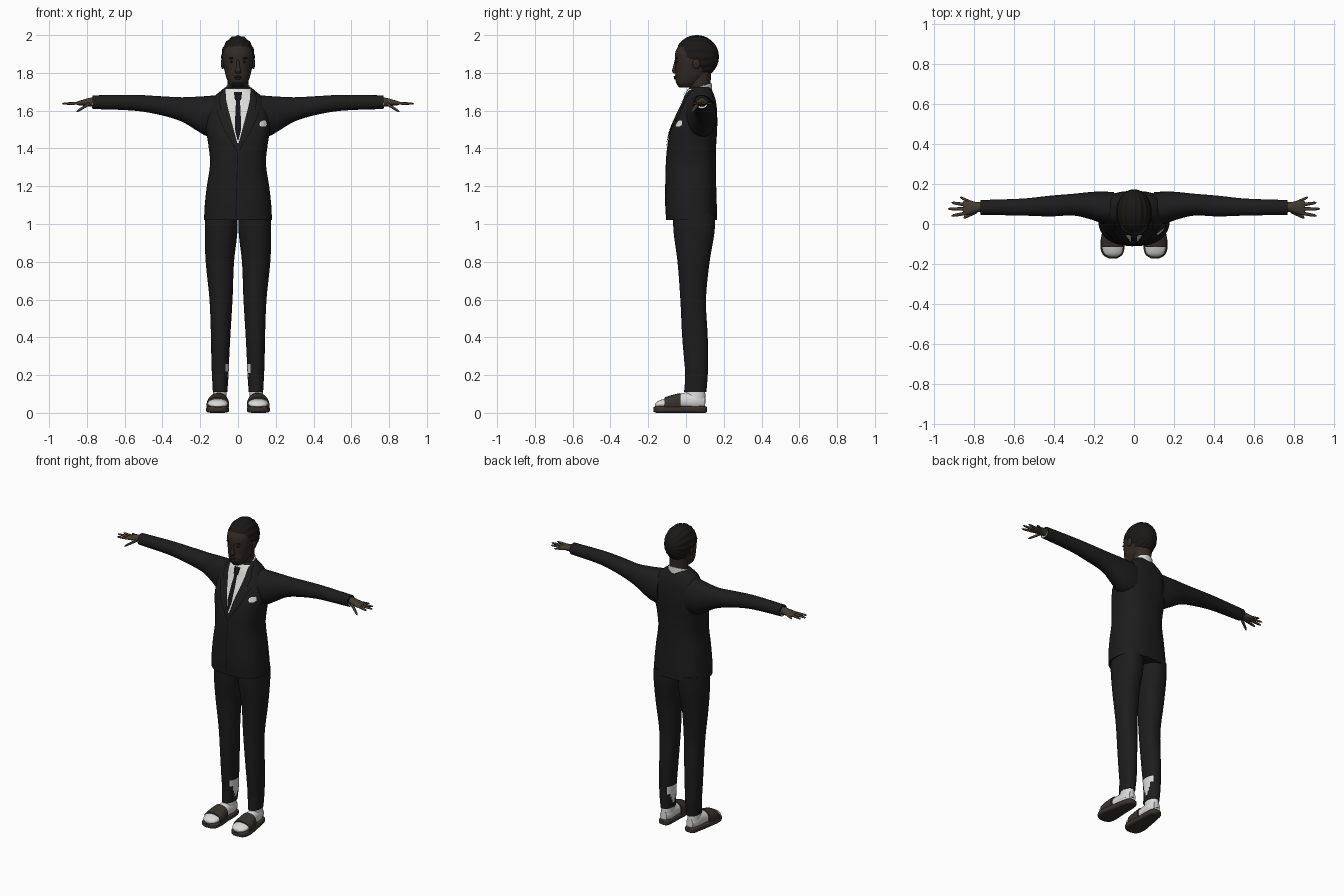
import bpy, bmesh, math
from mathutils import Matrix

cube = bpy.data.objects.get("Cube")
if cube:
    bpy.data.objects.remove(cube)


def material(name, r, g, b, rough=0.8):
    m = bpy.data.materials.new(name)
    m.use_nodes = True
    m.diffuse_color = (r, g, b, 1)
    bsdf = m.node_tree.nodes["Principled BSDF"]
    bsdf.inputs["Base Color"].default_value = (r, g, b, 1)
    bsdf.inputs["Roughness"].default_value = rough
    return m


SUIT = material("suit black", .012, .012, .012)
SEAM = material("seam black", .004, .004, .004)
TIE = material("tie black", .007, .007, .009)
SHIRT = material("shirt white", .72, .72, .70)
SOCK = material("sock white", .70, .70, .69)
FACE = material("face brown", .032, .023, .018)
HAND = material("hand brown", .058, .044, .030)
HAIR = material("hair black", .010, .009, .008)
SANDAL = material("sandal brown", .040, .032, .025)


def finish(name, bm, mats, rule=None, angle=50):
    for f in bm.faces:
        f.material_index = rule(f.calc_center_median()) if rule else 0
    me = bpy.data.meshes.new(name)
    bm.to_mesh(me)
    bm.free()
    for m in mats:
        me.materials.append(m)
    me.shade_smooth()
    me.set_sharp_from_angle(angle=math.radians(angle))
    ob = bpy.data.objects.new(name, me)
    bpy.context.scene.collection.objects.link(ob)
    return ob


def sample(rows, t, smooth=True):
    """Value of a table at t, by cubic or straight interpolation."""
    rows = sorted(rows)
    t = min(max(t, rows[0][0]), rows[-1][0])
    i = max(k for k in range(len(rows) - 1) if rows[k][0] <= t)
    a, b = rows[i], rows[i + 1]
    h = b[0] - a[0]
    w = (t - a[0]) / h
    if not smooth:
        return [p + (q - p) * w for p, q in zip(a, b)][1:]
    a0, b1 = rows[max(i - 1, 0)], rows[min(i + 2, len(rows) - 1)]
    out = []
    for k in range(1, len(a)):
        m0 = (b[k] - a0[k]) / (b[0] - a0[0]) * h
        m1 = (b1[k] - a[k]) / (b1[0] - a[0]) * h
        d = a[k] - b[k]
        out.append(a[k] + w * (m0 + w * (-3 * d - 2 * m0 - m1 + w * (2 * d + m0 + m1))))
    return out


def loft(name, axis, rows, mats, p=2, s=1, sides=32, sub=5, tilt=0, rule=None):
    """Skin of rounded sections (t, u, v, ru, rv) placed along an axis."""
    rows = sorted(rows)
    ts = [a[0] + (b[0] - a[0]) * k / sub for a, b in zip(rows, rows[1:]) for k in range(sub)]
    bm = bmesh.new()
    rings = []
    for t in ts + [rows[-1][0]]:
        u, v, ru, rv = sample(rows, t)
        ring = []
        for k in range(sides):
            a = 2 * math.pi * k / sides
            c, n = math.cos(a), math.sin(a)
            uu = u + ru * math.copysign(abs(c) ** (2 / p), c)
            vv = v + rv * math.copysign(abs(n) ** (2 / p), n)
            x, y, z = {"x": (t, uu, vv), "y": (uu, t, vv), "z": (uu, vv, t)}[axis]
            ring.append(bm.verts.new((x * s, y, z + tilt * (y - .07))))
        rings.append(ring)
    for r0, r1 in zip(rings, rings[1:]):
        for k in range(sides):
            j = (k + 1) % sides
            bm.faces.new((r0[k], r0[j], r1[j], r1[k]))
    bm.faces.new(rings[0])
    bm.faces.new(rings[-1])
    bmesh.ops.recalc_face_normals(bm, faces=bm.faces)
    return finish(name, bm, mats, rule)


def blob(name, loc, size, mat):
    bm = bmesh.new()
    bmesh.ops.create_uvsphere(bm, u_segments=20, v_segments=12, radius=1,
                              matrix=Matrix.Translation(loc) @ Matrix.Diagonal((*size, 1)))
    return finish(name, bm, [mat])


def fb(z, x, rx, front, back):
    return (z, x, (front + back) / 2, rx, (back - front) / 2)


# Jacket body
BODY_P = 2.5
body = [fb(1.02, 0, .180, -.105, .165), fb(1.1, 0, .176, -.11, .163),
        fb(1.2, 0, .165, -.11, .16), fb(1.32, 0, .148, -.107, .158),
        fb(1.42, 0, .157, -.098, .16), fb(1.5, 0, .169, -.08, .165),
        fb(1.58, 0, .165, -.047, .165), fb(1.64, 0, .147, -.02, .16),
        fb(1.68, 0, .12, -.005, .15), fb(1.71, 0, .085, .01, .137), fb(1.725, 0, .066, .02, .13)]
loft("jacket_body", "z", body, [SUIT], p=BODY_P, sides=48)


def plate(name, rows, mat, lift, s=1, cols=8):
    """Thin sheet lying on the jacket front; rows are (z, x start, x end)."""
    zs = [a[0] + (b[0] - a[0]) * k / 6 for a, b in zip(rows, rows[1:]) for k in range(6)]
    bm = bmesh.new()
    grid = []
    for z in zs + [rows[-1][0]]:
        x0, x1 = sample(rows, z, False)
        u, v, ru, rv = sample(body, z)
        line = []
        for k in range(cols + 1):
            x = x0 + (x1 - x0) * k / cols
            q = min(abs(x) / ru, .97)
            line.append(bm.verts.new((x * s, v - rv * (1 - q ** BODY_P) ** (1 / BODY_P) - lift, z)))
        grid.append(line)
    for a, b in zip(grid, grid[1:]):
        for k in range(cols):
            q = (a[k], a[k + 1], b[k + 1], b[k])
            bm.faces.new(q if s > 0 else q[::-1])
    return finish(name, bm, [mat])


# Shirt front, tie, seams and pocket square
plate("shirt_front", [(1.43, -.004, .004), (1.55, -.037, .037), (1.66, -.064, .064),
                      (1.715, -.067, .067)], SHIRT, .003)
plate("tie", [(1.445, -.003, .003), (1.5, -.016, .016), (1.6, -.014, .014), (1.65, -.010, .010),
              (1.66, -.017, .017), (1.7, -.022, .022)], TIE, .009)
plate("front_seam", [(1.025, -.014, -.010), (1.40, -.003, .001)], SEAM, .002, cols=2)
plate("pocket_square", [(1.515, .12, .145), (1.525, .113, .153), (1.54, .116, .15),
                        (1.547, .13, .145)], SHIRT, .004)
lapel = [(1.39, -.002, .004), (1.5, .023, .07), (1.595, .048, .11), (1.605, .051, .088),
         (1.66, .063, .097), (1.71, .066, .08)]
for s, side in ((1, "left"), (-1, "right")):
    plate(side + "_lapel_seam", [(z, a, b + .005) for z, a, b in lapel], SEAM, .004, s)
    plate(side + "_lapel", lapel, SUIT, .007, s)

# Neck and shirt collar
loft("neck", "z", [(1.62, 0, .075, .058, .055), (1.72, 0, .075, .055, .055),
                   (1.82, 0, .075, .056, .058)], [FACE])
loft("shirt_collar", "z", [(1.67, 0, .072, .074, .067), (1.70, 0, .073, .069, .064),
                           (1.725, 0, .075, .063, .061)], [SHIRT], tilt=.35)

# Head, with a goatee by rule
loft("head", "z", [fb(1.722, 0, .026, -.035, .03), fb(1.74, 0, .045, -.049, .06),
                   fb(1.77, 0, .060, -.057, .10), fb(1.81, 0, .071, -.056, .13),
                   fb(1.86, 0, .080, -.057, .15), fb(1.91, 0, .081, -.056, .16),
                   fb(1.95, 0, .064, -.032, .14), fb(1.985, 0, .03, .02, .09)],
     [FACE, HAIR], p=2.2, sides=40,
     rule=lambda c: int(c.z < 1.752 and c.y < -.02 and abs(c.x) < .03))
loft("nose", "z", [(1.797, 0, -.054, .014, .011), (1.81, 0, -.058, .017, .016),
                   (1.83, 0, -.056, .010, .013), (1.87, 0, -.051, .007, .008)], [FACE], sides=16)
blob("upper_lip", (0, -.057, 1.780), (.022, .008, .005), FACE)
blob("lower_lip", (0, -.056, 1.771), (.019, .008, .006), FACE)
for s, side in ((1, "left"), (-1, "right")):
    blob(side + "_ear", (s * .081, .055, 1.85), (.010, .020, .030), FACE)
    blob(side + "_eye", (s * .031, -.047, 1.858), (.013, .007, .005), HAIR)
    blob(side + "_eyebrow", (s * .032, -.048, 1.878), (.019, .008, .004), HAIR)

# Braided hair: a ridged shell cut along the hairline
hairline = [(-.07, 1.945), (-.015, 1.935), (.01, 1.88), (.07, 1.86), (.09, 1.80), (.2, 1.79)]
bm = bmesh.new()
bmesh.ops.create_uvsphere(bm, u_segments=128, v_segments=40, radius=1)
for v in bm.verts:
    x, y, z = v.co
    k = 1 - .045 * (.5 - .5 * math.cos(16 * math.atan2(y, x)))
    v.co = (x * .09 * k, .057 + z * .117, 1.885 + y * .115 * k)
bmesh.ops.recalc_face_normals(bm, faces=bm.faces)
cut = [f for f in bm.faces
       if f.calc_center_median().z < sample(hairline, f.calc_center_median().y, False)[0]]
bmesh.ops.delete(bm, geom=cut, context="FACES")
finish("braided_hair", bm, [HAIR])

# Arms, hands, legs and feet
sleeve = [(.10, .075, 1.565, .085, .118), (.17, .085, 1.572, .078, .105),
          (.22, .092, 1.585, .068, .089), (.30, .097, 1.607, .055, .064),
          (.42, .090, 1.628, .052, .049), (.55, .085, 1.642, .043, .042),
          (.77, .083, 1.645, .037, .036)]
palm = [(.755, .085, 1.645, .024, .026), (.79, .084, 1.645, .026, .022),
        (.82, .083, 1.642, .034, .016), (.845, .082, 1.64, .037, .011), (.857, .082, 1.64, .03, .006)]
# name: start (x, y, z), tip (x, y, z), radius
fingers = {"index": ((.83, .056, 1.64), (.915, .041, 1.636), .009),
           "middle": ((.83, .075, 1.64), (.932, .076, 1.637), .009),
           "ring": ((.83, .094, 1.64), (.915, .107, 1.637), .009),
           "little": ((.81, .106, 1.64), (.872, .134, 1.636), .008),
           "thumb": ((.785, .066, 1.638), (.855, .031, 1.594), .011)}
leg = [fb(.11, .095, .038, -.010, .108), fb(.2, .094, .044, -.004, .115),
       fb(.28, .094, .047, -.01, .116), fb(.4, .092, .051, -.02, .115),
       fb(.6, .090, .061, -.03, .106), fb(.8, .096, .075, -.045, .125),
       fb(.95, .090, .086, -.065, .15), fb(1.05, .088, .085, -.07, .155)]
foot = [(-.165, .106, .04, .02, .008), (-.15, .106, .044, .043, .018), (-.11, .107, .05, .054, .026),
        (-.05, .104, .056, .046, .038), (0, .1, .062, .040, .046), (.06, .097, .062, .038, .046),
        (.1, .096, .058, .024, .034)]
sole = [(-.172, .106, .018, .022, .012), (-.155, .107, .018, .048, .018),
        (-.11, .108, .018, .061, .018), (-.03, .105, .018, .053, .018), (.06, .098, .018, .043, .018),
        (.1, .096, .018, .032, .018), (.112, .096, .018, .014, .012)]


def torn(c):
    """Light patch on the inner shin."""
    x = abs(c.x)
    return int((.215 < c.z < .255 and x < .068) or (.14 < c.z <= .215 and x < .054))


for s, side in ((1, "left_"), (-1, "right_")):
    loft(side + "sleeve", "x", sleeve, [SUIT], s=s, p=2.1)
    loft(side + "shirt_cuff", "x", [(.74, .084, 1.634, .027, .021), (.772, .084, 1.634, .027, .021)],
         [SHIRT], s=s, sub=1)
    loft(side + "palm", "x", palm, [HAND], s=s, sides=20)
    for finger, (a, b, r) in fingers.items():
        rows = []
        for w, k in ((0, 1), (.5, .95), (.9, .7), (1, .2)):
            c = [p + (q - p) * w for p, q in zip(a, b)]
            rows.append((*c, r * k, r * k * .85))
        loft(side + finger + "_finger", "x", rows, [HAND], s=s, sides=10, sub=2)
    loft(side + "trouser_leg", "z", leg, [SUIT, SOCK], s=s, p=2.15, sides=40, sub=8, rule=torn)
    loft(side + "sock_ankle", "z", [(.05, .097, .052, .037, .052), (.1, .096, .050, .036, .052),
                                    (.16, .095, .052, .032, .046)], [SOCK], s=s)
    loft(side + "sock_foot", "y", foot, [SOCK], s=s)
    loft(side + "sandal_sole", "y", sole, [SANDAL], s=s, p=4)
    loft(side + "sandal_strap", "y", [(-.115, .107, .042, .060, .040), (-.07, .106, .049, .058, .047),
                                      (-.03, .104, .054, .052, .051)], [SANDAL], s=s, p=2.3)
